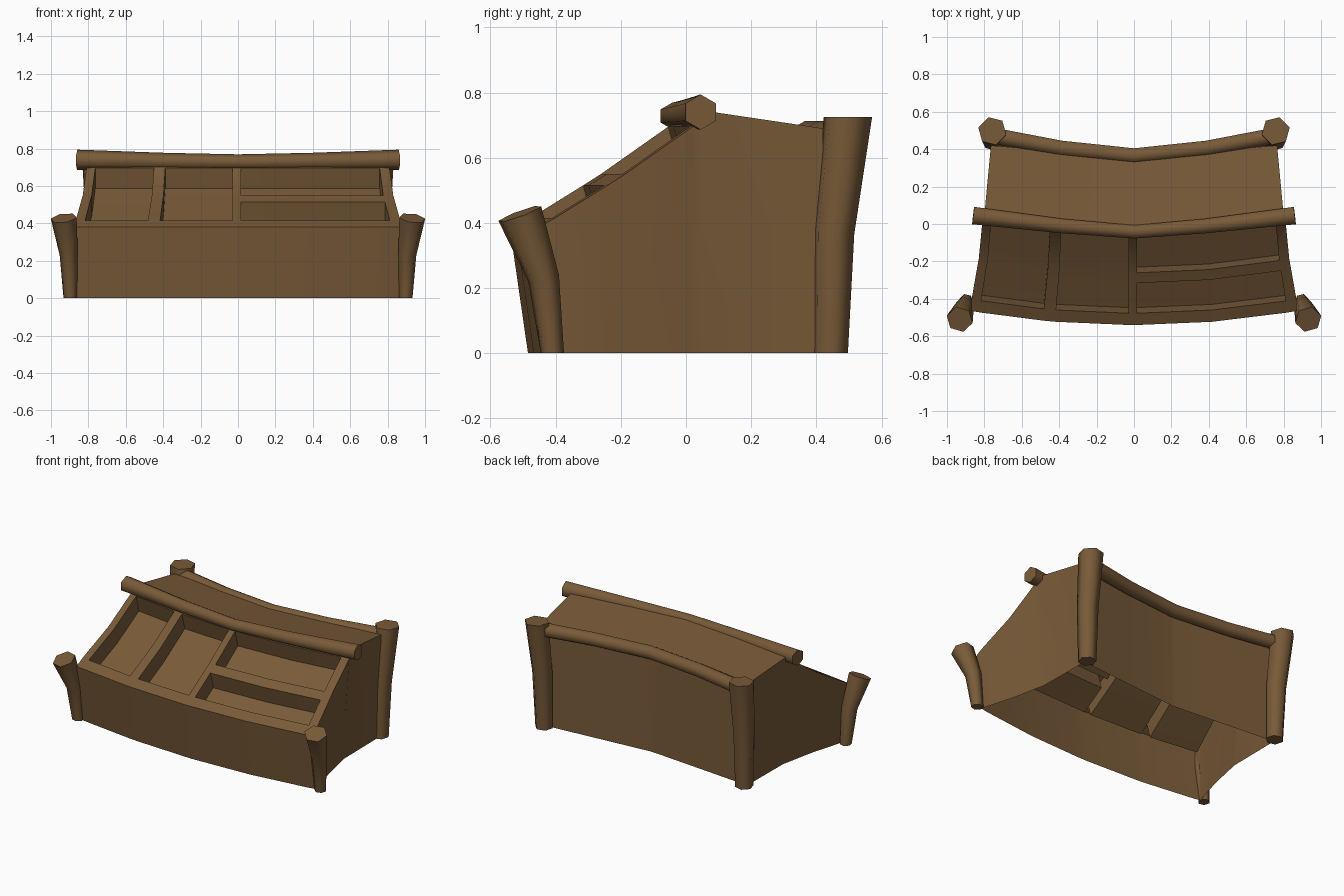
import bpy, bmesh, math
from mathutils import Vector

if "Cube" in bpy.data.objects:
    bpy.data.objects.remove(bpy.data.objects["Cube"])

wood = bpy.data.materials.new("brown wood")
wood.diffuse_color = (0.19, 0.103, 0.040, 1)
wood.use_nodes = True
wood.node_tree.nodes["Principled BSDF"].inputs["Base Color"].default_value = wood.diffuse_color


def finish(name, bm, angle):
    bmesh.ops.remove_doubles(bm, verts=bm.verts, dist=0.0005)
    me = bpy.data.meshes.new(name)
    bm.to_mesh(me)
    bm.free()
    me.materials.append(wood)
    ob = bpy.data.objects.new(name, me)
    bpy.context.collection.objects.link(ob)
    bpy.ops.object.select_all(action='DESELECT')
    ob.select_set(True)
    bpy.context.view_layer.objects.active = ob
    bpy.ops.object.shade_smooth_by_angle(angle=math.radians(angle))
    return ob


def face(bm, pts):
    bm.faces.new([bm.verts.new(p) for p in pts])


def pole(name, path, radii, ref, phase=0.0, flat=(False, False), sides=6):
    """Six-sided tapered pole along a bent path."""
    pts = [Vector(p) for p in path]
    bm = bmesh.new()
    rings = []
    last = len(pts) - 1
    for i, (p, r) in enumerate(zip(pts, radii)):
        d = (pts[min(i + 1, last)] - pts[max(i - 1, 0)]).normalized()
        if (i == 0 and flat[0]) or (i == last and flat[1]):
            d = Vector((0, 0, 1))
        e1 = Vector(ref)
        e1 = (e1 - d * e1.dot(d)).normalized()
        e2 = d.cross(e1)
        ring = []
        for k in range(sides):
            a = phase + k * math.tau / sides
            ring.append(bm.verts.new(p + (e1 * math.cos(a) + e2 * math.sin(a)) * r))
        rings.append(ring)
    for a, b in zip(rings, rings[1:]):
        for k in range(sides):
            n = (k + 1) % sides
            bm.faces.new((a[k], a[n], b[n], b[k]))
    bm.faces.new(rings[0][::-1])
    bm.faces.new(rings[-1])
    return finish(name, bm, 70)


# Stall body: profile rows (y at the ends, z, half width), front bottom to back bottom
ROWS = [(-.41, 0, .865), (-.465, .38, .87), (-.402, .415, .868), (-.241, .515, .84),
        (-.186, .55, .83), (.02, .695, .81), (.05, .745, .80), (.42, .69, .765), (.425, 0, .75)]
COLS = [-1, -.942, -.555, -.48, -.035, .02, .48, .935, 1]
BOW = .075
DEPTH = Vector((0, .03, -.11))


def spot(i, j):
    y, z, w = ROWS[i]
    u = COLS[j]
    # the back wall is folded at the middle, the rest is bowed
    bend = .065 * (1 - abs(u)) if i >= len(ROWS) - 2 else BOW * (1 - u * u)
    return Vector((u * w, y - bend, z))


# Trays: (row start, row end, column start, column end)
TRAYS = [(2, 5, 1, 2), (2, 5, 3, 4), (2, 3, 5, 7), (4, 5, 5, 7)]


def in_tray(i, j):
    return any(a <= i < b and c <= j < d for a, b, c, d in TRAYS)


bm = bmesh.new()
for i in range(len(ROWS) - 1):
    for j in range(len(COLS) - 1):
        if not in_tray(i, j):
            face(bm, [spot(i, j), spot(i, j + 1), spot(i + 1, j + 1), spot(i + 1, j)])
            continue
        # sunken tray floor, with walls where the tray ends
        face(bm, [p + DEPTH for p in (spot(i, j), spot(i, j + 1), spot(i + 1, j + 1), spot(i + 1, j))])
        for (di, dj), (a, b) in {(-1, 0): ((i, j), (i, j + 1)),
                                 (1, 0): ((i + 1, j + 1), (i + 1, j)),
                                 (0, -1): ((i + 1, j), (i, j)),
                                 (0, 1): ((i, j + 1), (i + 1, j + 1))}.items():
            if not in_tray(i + di, j + dj):
                p, q = spot(*a), spot(*b)
                face(bm, [p, q, q + DEPTH, p + DEPTH])
# side walls, pinched inwards along the ground
for j in (0, len(COLS) - 1):
    n = len(ROWS)
    top = [spot(i, j) for i in range(1, n - 1)]
    low = []
    for p in top:
        pinch = max(0, 1 - abs(p.y - .02) / (.40 if p.y > .02 else .45))
        low.append(Vector((p.x - math.copysign(.05 * pinch, p.x), p.y, 0)))
    low[0], low[-1] = spot(0, j), spot(n - 1, j)
    for k in range(len(top) - 1):
        quad = [low[k], low[k + 1], top[k + 1], top[k]]
        face(bm, quad if j else quad[::-1])
finish("stall_body", bm, 30)

# Corner posts
for side, s in (("left", -1), ("right", 1)):
    pole("front_post_" + side,
         [(s * .897, -.41, 0), (s * .905, -.437, .23), (s * .932, -.51, .428)],
         [.037, .05, .072], (1, 0, 0), .25 * s, (True, False))
    pole("back_post_" + side,
         [(s * .742, .443, 0), (s * .747, .453, .37), (s * .758, .497, .725)],
         [.056, .066, .077], (1, 0, 0), .25 * s, (True, True))


def bowed(xs, ys, zs):
    half = list(zip(xs, ys, zs))
    return [(-x, y, z) for x, y, z in half] + [half[i] for i in (1, 0)]


# Ridge beam and back rail
pole("ridge_beam", bowed((.86, .39, 0), (.045, -.010, -.042), (.74, .732, .728)),
     [.054, .045, .041, .045, .054], (0, 0, 1))
pole("back_rail", bowed((.74, .39, 0), (.470, .405, .364), (.665, .665, .665)),
     [.049, .047, .047, .047, .049], (0, 0, 1))
